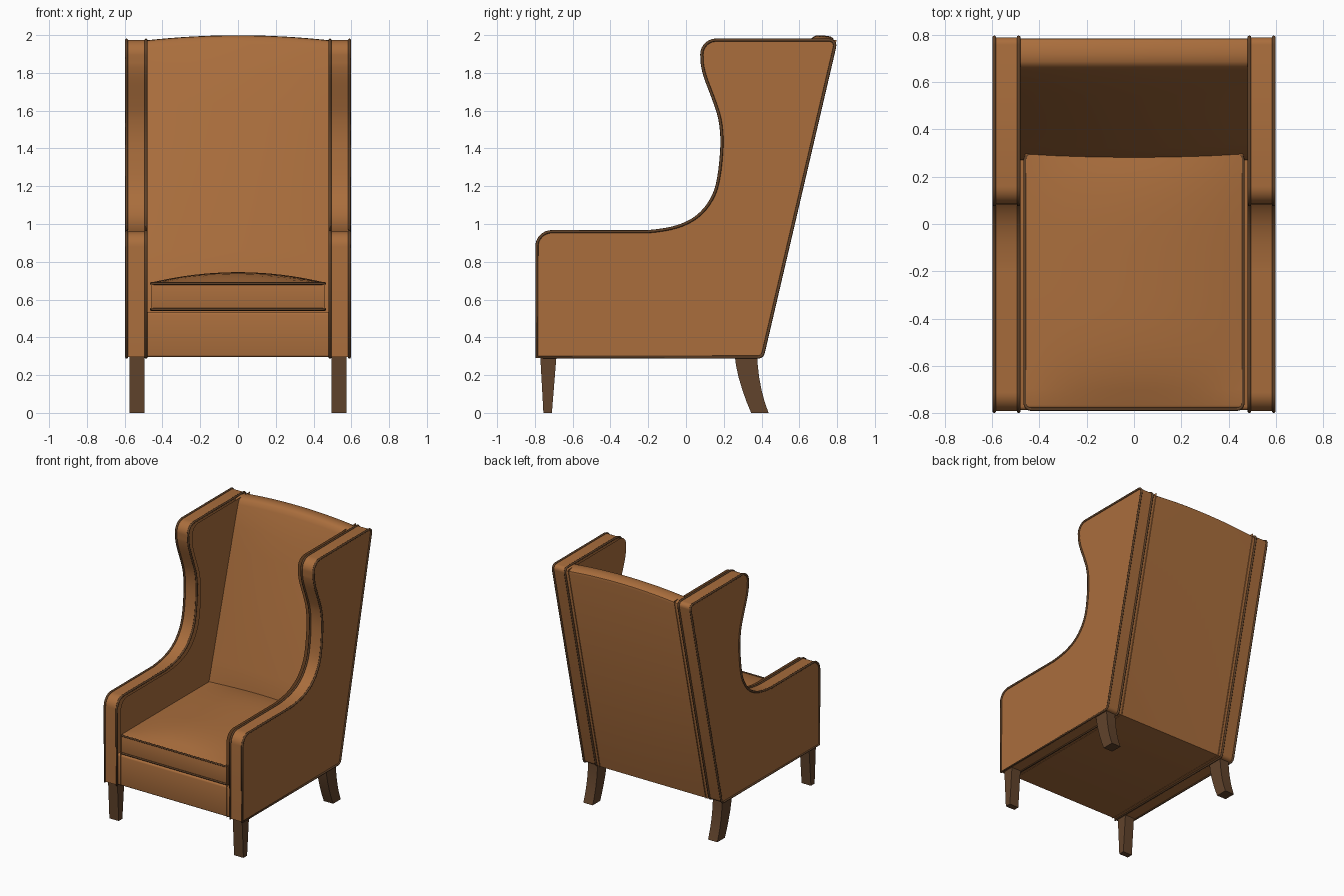
import bpy, bmesh, math
from mathutils import Vector

if "Cube" in bpy.data.objects:
    bpy.data.objects.remove(bpy.data.objects["Cube"])


def material(name, rgb):
    m = bpy.data.materials.new(name)
    m.diffuse_color = (*rgb, 1)
    m.use_nodes = True
    m.node_tree.nodes["Principled BSDF"].inputs["Base Color"].default_value = m.diffuse_color
    return m


LEATHER = material("tan leather", (0.40, 0.155, 0.046))
WOOD = material("dark wood", (0.12, 0.057, 0.025))
TRIM = material("dark trim", (0.12, 0.055, 0.022))


def select(ob):
    bpy.context.collection.objects.link(ob)
    bpy.ops.object.select_all(action='DESELECT')
    bpy.context.view_layer.objects.active = ob
    ob.select_set(True)


def finish(name, bm, mat, angle=35, recalc=True):
    if recalc:
        bmesh.ops.recalc_face_normals(bm, faces=bm.faces[:])
    me = bpy.data.meshes.new(name)
    bm.to_mesh(me)
    bm.free()
    me.materials.append(mat)
    select(bpy.data.objects.new(name, me))
    bpy.ops.object.shade_smooth_by_angle(angle=math.radians(angle))


def loft(name, rings, mat, angle=35):
    bm = bmesh.new()
    vs = [[bm.verts.new(p) for p in r] for r in rings]
    n = len(rings[0])
    for a, b in zip(vs, vs[1:]):
        for i in range(n):
            j = (i + 1) % n
            bm.faces.new((a[i], a[j], b[j], b[i]))
    bm.faces.new(vs[0])
    bm.faces.new(vs[-1])
    finish(name, bm, mat, angle)


def piping(name, pts, radius):
    cu = bpy.data.curves.new(name, 'CURVE')
    cu.dimensions = '3D'
    cu.bevel_depth = radius
    cu.bevel_resolution = 2
    sp = cu.splines.new('POLY')
    sp.points.add(len(pts) - 1)
    for p, q in zip(sp.points, pts):
        p.co = (*q, 1)
    sp.use_cyclic_u = True
    cu.materials.append(TRIM)
    select(bpy.data.objects.new(name, cu))
    bpy.ops.object.convert(target='MESH')


def arc(cx, cy, r, a0, a1, n=8):
    return [(cx + r * math.cos(math.radians(a0 + (a1 - a0) * i / n)),
             cy + r * math.sin(math.radians(a0 + (a1 - a0) * i / n))) for i in range(n + 1)]


def spline(pts, n=4):
    # Catmull-Rom through the inner points
    out = []
    P = [Vector(p) for p in pts]
    for a, b, c, d in zip(P, P[1:], P[2:], P[3:]):
        for i in range(n):
            t = i / n
            out.append(tuple(0.5 * (2 * b + (c - a) * t + (2 * a - 5 * b + 4 * c - d) * t * t
                                    + (3 * b - a - 3 * c + d) * t ** 3)))
    return out


# Side outline (y, z): arm, swept wing, then square or rounded rear corners
front = ([(-0.79, 0.295)] + arc(-0.71, 0.88, 0.08, 180, 90)
         + spline([(-0.35, 0.96), (-0.2, 0.96), (-0.05, 0.985), (0.06, 1.04), (0.135, 1.13),
                   (0.172, 1.24), (0.19, 1.42), (0.18, 1.55), (0.15, 1.65), (0.1, 1.785),
                   (0.083, 1.87), (0.086, 1.91)])
         + arc(0.16, 1.897, 0.077, 195, 90))
square = front + [(0.797, 1.974), (0.408, 0.295)]
outline = front + arc(0.758, 1.944, 0.03, 90, -13, 5) + arc(0.38, 0.325, 0.03, -13, -90, 5)

XI, XO = 0.487, 0.59
for s, side in ((1, "right"), (-1, "left")):
    # Side panel, edged with piping on both faces
    loft(side + " side panel", [[(s * x, y, z) for y, z in outline] for x in (XI, XO)], LEATHER)
    for x, where in ((XI, "inner"), (XO, "outer")):
        piping(f"{side} {where} piping", [(s * x, y, z) for y, z in outline], 0.008)

    # Thin trim line on the outer face
    bm = bmesh.new()
    cap = bm.faces.new([bm.verts.new((s * (XO + 0.002), y, z)) for y, z in square])
    cap.normal_update()
    if cap.normal.x * s < 0:
        cap.normal_flip()
    bmesh.ops.inset_region(bm, faces=[cap], thickness=0.053, use_even_offset=True)
    ring = bmesh.ops.inset_region(bm, faces=[cap], thickness=0.02, use_even_offset=True)["faces"]
    bmesh.ops.delete(bm, geom=[f for f in bm.faces if f not in ring], context='FACES')
    low = bmesh.ops.extrude_face_region(bm, geom=bm.faces[:])["geom"]
    bmesh.ops.translate(bm, verts=[v for v in low if isinstance(v, bmesh.types.BMVert)],
                        vec=(-s * 0.005, 0, 0))
    finish(side + " trim line", bm, TRIM)

    # Soft padding on the inner face
    bm = bmesh.new()
    cap = bm.faces.new([bm.verts.new((s * XI, y, z)) for y, z in square])
    cap.normal_update()
    if cap.normal.x * s > 0:
        cap.normal_flip()
    for t, d in ((0.014, 0), (0.025, 0.016), (0.03, 0.012), (0.015, 0.004)):
        bmesh.ops.inset_region(bm, faces=[cap], thickness=t, depth=d, use_even_offset=True)
    bmesh.ops.delete(bm, geom=[f for f in bm.faces if f != cap and
                               all(abs(abs(v.co.x) - XI) < 1e-4 for v in f.verts)], context='FACES')
    finish(side + " inner padding", bm, LEATHER, 40, False)

    # Legs: tapered front, swept rear; rows are (z, y front, y back)
    for name, rows in (("front leg", [(0.31, -0.772, -0.685), (0, -0.755, -0.71)]),
                       ("rear leg", [(0.31, 0.257, 0.377), (0.25, 0.265, 0.38), (0.19, 0.278, 0.387),
                                     (0.12, 0.299, 0.4), (0.06, 0.32, 0.416), (0, 0.345, 0.437)])):
        loft(f"{side} {name}", [[(s * x, y, z) for x, y in
                                 ((0.495, a), (0.575, a), (0.575, b), (0.495, b))]
                                for z, a, b in rows], WOOD, 30)

# Seat base rail
base = ([(0.39, 0.297)] + arc(-0.775, 0.307, 0.01, 270, 180, 3)
        + arc(-0.77, 0.52, 0.015, 180, 90, 3) + [(0.39, 0.535)])
loft("seat base", [[(x, y, z) for y, z in base] for x in (-XI, XI)], LEATHER)

STEPS = [i / 10 - 1 for i in range(21)]

# Backrest: slightly bulged front, arched rounded top
rings = []
for t in STEPS:
    u = 1 - t * t
    top = 1.972 + 0.027 * u
    prof = [(0.4, 0.297), (0.784, top - 0.035), (0.781, top - 0.018), (0.765, top - 0.006),
            (0.72, top), (0.685, top - 0.002), (0.665, top - 0.015), (0.65, top - 0.045)]
    for k in range(1, 9):
        v = k / 8
        prof.append((0.65 - 0.35 * v - 0.028 * u * math.sin(math.pi * (0.15 + 0.55 * v)),
                     top - 0.045 - (top - 0.745) * v))
    prof += [(0.27, 0.55), (0.27, 0.297)]
    rings.append([(t * XI, y, z) for y, z in prof])
loft("backrest", rings, LEATHER)

# Seat cushion with crowned top
rings = []
for t in STEPS:
    prof = [(0.31, 0.54)] + arc(-0.765, 0.555, 0.015, 270, 180, 3) + arc(-0.765, 0.675, 0.015, 180, 90, 3)
    for k in range(1, 17):
        y = -0.765 + 1.075 * k / 16
        f = 1 - abs((y + 0.2) / 0.565) ** 4
        prof.append((y, 0.69 + 0.055 * (1 - t * t) * max(f, 0.25 if y > 0 else 0)))
    rings.append([(t * 0.46, y, z) for y, z in prof])
loft("seat cushion", rings, LEATHER)

# Cushion piping, top and bottom seams
loop = []
for cx, cy, a in ((0.435, 0.27, 0), (-0.435, 0.27, 90), (-0.435, -0.757, 180), (0.435, -0.757, 270)):
    loop += arc(cx, cy, 0.025, a, a + 90, 4)
for z, name in ((0.685, "upper"), (0.548, "lower")):
    piping(name + " cushion piping", [(x, y, z) for x, y in loop], 0.007)
